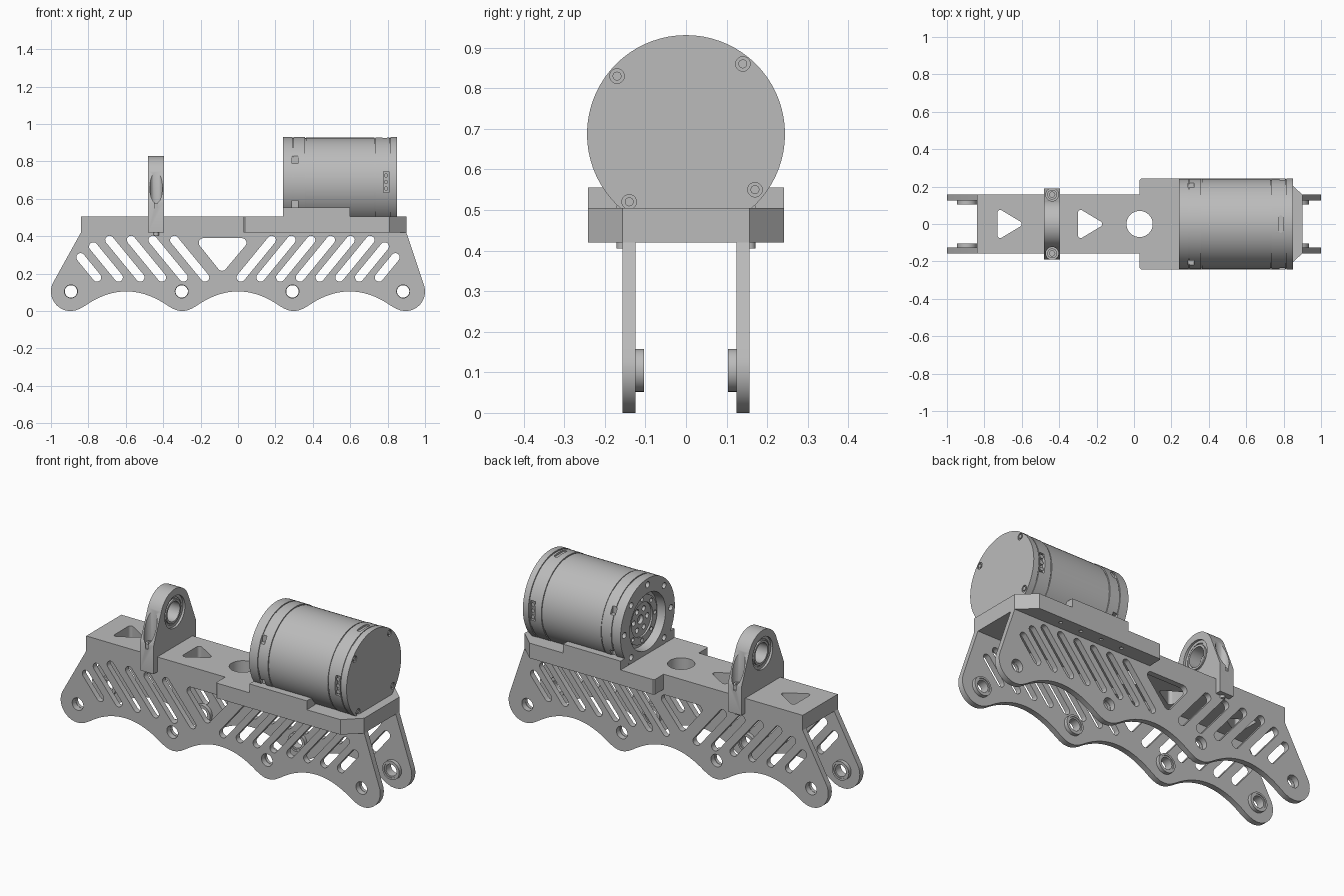
import bpy, bmesh
from math import sin, cos, pi, radians, sqrt

cube = bpy.data.objects.get("Cube")
if cube:
    bpy.data.objects.remove(cube, do_unlink=True)

grey = bpy.data.materials.new("machined grey")
grey.use_nodes = True
grey.diffuse_color = (0.5, 0.5, 0.5, 1)
grey.node_tree.nodes["Principled BSDF"].inputs["Base Color"].default_value = (0.5, 0.5, 0.5, 1)
parts = []


def place(axis, a, u, v):
    return {"x": (a, u, v), "y": (u, a, v), "z": (u, v, a)}[axis]


def arc(cu, cv, r, start, end, n=16):
    step = radians(end - start) / n
    return [(cu + r * cos(radians(start) + step * i), cv + r * sin(radians(start) + step * i))
            for i in range(n + 1)]


def circle(cu, cv, r, n=24):
    return arc(cu, cv, r, 0, 360, n)[:-1]


def rect(u0, u1, v0, v1):
    return [(u0, v0), (u1, v0), (u1, v1), (u0, v1)]


def prism(bm, pts, axis, a, b):
    """Extrude a flat outline along an axis."""
    low = [bm.verts.new(place(axis, a, u, v)) for u, v in pts]
    high = [bm.verts.new(place(axis, b, u, v)) for u, v in pts]
    faces = [bm.faces.new(low), bm.faces.new(high)]
    for i in range(len(pts)):
        j = (i + 1) % len(pts)
        faces.append(bm.faces.new((low[i], low[j], high[j], high[i])))
    bmesh.ops.recalc_face_normals(bm, faces=faces)


def lathe(bm, profile, axis, cu, cv, n=32):
    """Turn a profile of (position, radius) about an axis."""
    rings = [[bm.verts.new(place(axis, a, u, v)) for u, v in circle(cu, cv, r, n)]
             for a, r in profile]
    faces = []
    for p, q in zip(rings, rings[1:]):
        for i in range(n):
            j = (i + 1) % n
            faces.append(bm.faces.new((p[i], p[j], q[j], q[i])))
    bmesh.ops.remove_doubles(bm, verts=[v for r in rings for v in r], dist=1e-5)
    bmesh.ops.recalc_face_normals(bm, faces=[f for f in faces if f.is_valid])


def make(name, bm):
    mesh = bpy.data.meshes.new(name)
    bm.to_mesh(mesh)
    bm.free()
    mesh.materials.append(grey)
    ob = bpy.data.objects.new(name, mesh)
    bpy.context.collection.objects.link(ob)
    parts.append(ob)
    return ob


def solid(name, pts, axis, a, b):
    bm = bmesh.new()
    prism(bm, pts, axis, a, b)
    return make(name, bm)


def cut(ob, cutter_bm):
    cutter = make("cutter", cutter_bm)
    parts.remove(cutter)
    mod = ob.modifiers.new("cut", "BOOLEAN")
    mod.operation, mod.solver, mod.object = "DIFFERENCE", "EXACT", cutter
    bpy.context.view_layer.objects.active = ob
    bpy.ops.object.modifier_apply(modifier=mod.name)
    bpy.data.objects.remove(cutter, do_unlink=True)


def slot(p, q, r):
    """Round-ended slot outline."""
    from math import atan2, degrees
    t = degrees(atan2(q[1] - p[1], q[0] - p[0]))
    return arc(*p, r, t + 90, t + 270, 8) + arc(*q, r, t - 90, t + 90, 8)


def rounded_triangle(pts, r):
    """Triangle with corner circles, listed counter-clockwise from its first angle."""
    return [c for (u, v, t0) in pts for c in arc(u, v, r, t0, t0 + 120, 6)]


# Side plates: scalloped lower edge with four lugs
LUG, GAP = 0.895, 0.5967
outline = [(0.90, 0.42), (-0.84, 0.42)] + arc(-LUG, 0.105, 0.105, 156, 265, 14)
for k in range(3):
    for i in range(25):
        d = GAP * i / 24
        e = min(d, GAP - d)
        z = 0.105 - sqrt(0.105 ** 2 - e * e) if e < 0.065 else 0.105 - 0.06 * ((GAP / 2 - e) / 0.196) ** 2
        if i or not k:
            outline.append((-LUG + k * GAP + d, z))
outline += arc(LUG, 0.105, 0.105, 275, 380, 14)
hole_x = [-0.893 + 0.592 * i for i in range(4)]

for side, s in (("right", -1), ("left", 1)):
    plate = solid(side + "_side_plate", outline, "y", s * 0.125, s * 0.157)
    bm = bmesh.new()
    lo, hi = sorted((s * 0.1, s * 0.2))
    for x in hole_x:
        prism(bm, circle(x, 0.105, 0.035), "y", lo, hi)
    for i in range(6):                      # slots leaning left
        x, h = -0.754 + 0.1155 * i, (0.107, 0.165, 0.2)[min(i, 2)]
        prism(bm, slot((x, 0.18), (x - 0.82 * h, 0.18 + h), 0.023), "y", lo, hi)
    for i in range(8):                      # slots leaning right
        x, h = 0.754 - 0.1055 * i, (0.107, 0.165, 0.2)[min(i, 2)]
        prism(bm, slot((x, 0.18), (x + 0.82 * h, 0.18 + h), 0.023), "y", lo, hi)
    prism(bm, rounded_triangle([(-0.185, 0.365, 90), (-0.085, 0.24, 210), (0.02, 0.365, -30)], 0.025),
          "y", lo, hi)
    cut(plate, bm)
    # Bearing bosses inside each lug
    bm = bmesh.new()
    for x in hole_x:
        lathe(bm, [(s * 0.125, 0.033), (s * 0.108, 0.033), (s * 0.108, 0.042), (s * 0.104, 0.042),
                   (s * 0.104, 0.053), (s * 0.125, 0.053), (s * 0.125, 0.033)], "y", x, 0.105)
    make(side + "_lug_bosses", bm)

# Top deck with wide motor base and chamfered end corners
half = [(-0.84, 0.157), (0.03, 0.157), (0.03, 0.235), (0.037, 0.242), (0.81, 0.242), (0.90, 0.157)]
deck = solid("deck", [(x, -y) for x, y in half] + half[::-1], "z", 0.42, 0.505)
bm = bmesh.new()
for x in (-0.715, -0.285):
    prism(bm, rounded_triangle([(x, 0.06, 60), (x, -0.06, 180), (x + 0.1, 0, -60)], 0.015), "z", 0.35, 0.6)
prism(bm, circle(0.03, 0, 0.07, 40), "z", 0.35, 0.6)
for s in (-1, 1):
    for i in range(4):
        prism(bm, circle(0.25 + 0.13 * i, s * 0.2, 0.01, 12), "z", 0.4, 0.43)
cut(deck, bm)

# Motor cradle: side rails and open-topped end bracket
ZC = 0.687
for side, s in (("right", -1), ("left", 1)):
    lo, hi = sorted((s * 0.17, s * 0.242))
    solid(side + "_cradle_rail", rect(0.24, 0.60, lo, hi), "z", 0.505, 0.555)
outer = [(-0.242, 0.505), (0.242, 0.505)] + arc(0, ZC, 0.242, 0, 33) + arc(0, ZC, 0.242, 147, 180)
bracket = solid("motor_bracket", outer, "x", 0.19, 0.243)
bm = bmesh.new()
prism(bm, circle(0, ZC, 0.178, 56), "x", 0.1, 0.3)
prism(bm, rect(-0.178, 0.178, ZC + 0.02, 0.9), "x", 0.1, 0.3)
cut(bracket, bm)

# Motor body, turned about x
motor_profile = [(0.285, 0), (0.285, 0.095), (0.275, 0.095), (0.275, 0.135), (0.29, 0.135), (0.29, 0.155),
                 (0.24, 0.16), (0.24, 0.243), (0.292, 0.243), (0.292, 0.238), (0.298, 0.238),
                 (0.298, 0.243), (0.358, 0.243), (0.358, 0.237), (0.364, 0.237), (0.364, 0.24),
                 (0.73, 0.24), (0.73, 0.236), (0.736, 0.236), (0.736, 0.242), (0.81, 0.242),
                 (0.81, 0.238), (0.816, 0.238), (0.816, 0.244), (0.85, 0.244), (0.85, 0)]
bm = bmesh.new()
lathe(bm, motor_profile, "x", 0, ZC, 72)
motor = make("motor", bm)
screws = [(-0.17, 0.83), (0.14, 0.86), (-0.14, 0.52), (0.17, 0.55)]
bm = bmesh.new()
for y, z in screws:
    prism(bm, circle(y, z, 0.018, 20), "x", 0.843, 0.9)
for y, z in circle(0, ZC, 0.208, 8):        # rim bolt holes
    prism(bm, circle(y, z, 0.017, 16), "x", 0.2, 0.26)
for r, n, size in ((0.115, 8, 0.012), (0.06, 6, 0.015)):   # output flange holes
    for y, z in circle(0, ZC, r, n):
        prism(bm, circle(y, z, size, 12), "x", 0.265, 0.305)
prism(bm, circle(0, ZC, 0.025, 16), "x", 0.265, 0.305)
for s in (-1, 1):                           # connector pockets and case notches
    lo, hi = sorted((s * 0.222, s * 0.3))
    prism(bm, rect(0.777, 0.807, 0.635, 0.745), "y", lo, hi)
    for z in (0.57, 0.81):
        lo, hi = sorted((s * 0.195, s * 0.3))
        prism(bm, rect(0.29, 0.32, z - 0.02, z + 0.02), "y", lo, hi)
prism(bm, slot((0.785, -0.035), (0.785, 0.035), 0.012), "z", 0.918, 1)
cut(motor, bm)

# End cap screws and connector plugs
bm = bmesh.new()
for y, z in screws:
    prism(bm, circle(y, z, 0.011, 16), "x", 0.83, 0.85)
make("end_cap_screws", bm)
bm = bmesh.new()
for s in (-1, 1):
    for z in (0.655, 0.69, 0.725):
        lo, hi = sorted((s * 0.21, s * 0.236))
        prism(bm, circle(0.792, z, 0.011, 12), "y", lo, hi)
make("connector_pins", bm)

# Bearing eye clamped over the deck
XE = -0.4375
eye_pts = [(-0.19, 0.42), (0.19, 0.42), (0.19, 0.58)] + arc(0, 0.70, 0.13, 22, 158, 28) + [(-0.19, 0.58)]
eye = solid("bearing_eye", eye_pts, "x", XE - 0.0425, XE + 0.0425)
bm = bmesh.new()
lathe(bm, [(XE - 0.1, 0), (XE - 0.1, 0.09), (XE - 0.03, 0.09), (XE - 0.03, 0.075), (XE + 0.03, 0.075),
           (XE + 0.03, 0.09), (XE + 0.1, 0.09), (XE + 0.1, 0)], "x", 0, 0.70, 40)
for s in (-1, 1):
    prism(bm, circle(XE, s * 0.157, 0.034, 28), "z", 0.55, 0.9)
cut(eye, bm)
bm = bmesh.new()
lathe(bm, [(XE - 0.035, 0.055), (XE - 0.035, 0.067), (XE - 0.026, 0.067), (XE - 0.026, 0.08),
           (XE + 0.026, 0.08), (XE + 0.026, 0.067), (XE + 0.035, 0.067), (XE + 0.035, 0.055),
           (XE - 0.035, 0.055)], "x", 0, 0.70, 40)
make("eye_bearing", bm)
bm = bmesh.new()
for s in (-1, 1):
    lathe(bm, [(0.405, 0), (0.405, 0.014), (0.54, 0.014), (0.54, 0.026), (0.575, 0.026),
               (0.575, 0.014), (0.56, 0.014), (0.56, 0)], "z", XE, s * 0.157, 24)
make("clamp_screws", bm)

# Smooth the round surfaces, keep hard edges
bpy.ops.object.select_all(action="DESELECT")
for ob in parts:
    ob.select_set(True)
bpy.context.view_layer.objects.active = parts[0]
bpy.ops.object.shade_smooth_by_angle(angle=radians(30))
